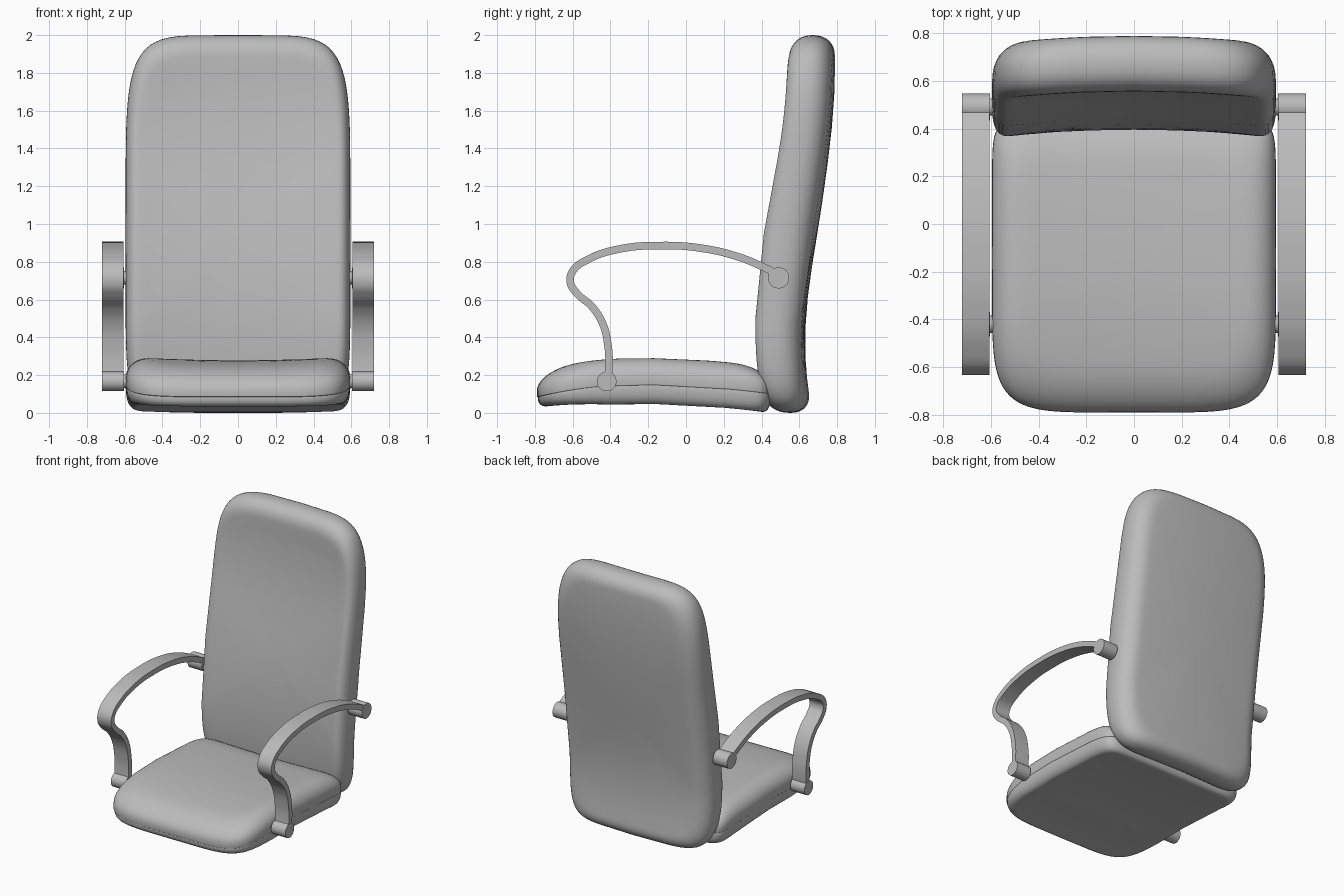
import bpy, bmesh, math

if bpy.data.objects.get("Cube"):
    bpy.data.objects.remove(bpy.data.objects["Cube"])

GREY = (0.5, 0.5, 0.5, 1.0)
mat = bpy.data.materials.new("plain grey")
mat.use_nodes = True
mat.diffuse_color = GREY
mat.node_tree.nodes["Principled BSDF"].inputs["Base Color"].default_value = GREY


def finish(obj, angle=35):
    obj.data.materials.clear()
    obj.data.materials.append(mat)
    bpy.ops.object.select_all(action='DESELECT')
    obj.select_set(True)
    bpy.context.view_layer.objects.active = obj
    bpy.ops.object.shade_smooth_by_angle(angle=math.radians(angle))


def power(t, e):
    return math.copysign(abs(t) ** e, t)


def edge(du, dv, w, n=2.0, steps=9):
    """Rounded edge from the rim (w = 0) to the face (w), as (inset u, inset v, w)."""
    out = []
    for i in range(steps + 1):
        a = math.pi / 2 * i / steps
        c, s = power(math.cos(a), 2 / n), power(math.sin(a), 2 / n)
        out.append((du * (1 - c), dv * (1 - c), w * s))
    return out


def pillow(name, half_u, v_mid, v_high, v_low, n_high, n_low, low, high, place, seg=72):
    """Rounded slab: a soft outline swept through edge profiles, then placed in space."""
    rings = [(d, e, w, 1) for d, e, w in reversed(low)] + [(d, e, w, 1) for d, e, w in high[1:]]
    inner = [0.2, 0.4, 0.6, 0.8, 0.92]
    rings = [(*rings[0][:3], s) for s in inner] + rings + [(*rings[-1][:3], s) for s in reversed(inner)]
    bm = bmesh.new()
    loops = []
    for du, dv, w, s in rings:
        loop = []
        for i in range(seg):
            a = 2 * math.pi * i / seg
            ca, sa = math.cos(a), math.sin(a)
            half_v, n = (v_high, n_high) if sa >= 0 else (v_low, n_low)
            # the insets grow about the outline's own middle
            u = power(ca, 2 / n) * (half_u - du) * s
            v = v_mid + power(sa, 2 / n) * (half_v - dv) * s
            loop.append(bm.verts.new(place(u, v, w)))
        loops.append(loop)
    for a, b in zip(loops, loops[1:]):
        for i in range(seg):
            j = (i + 1) % seg
            bm.faces.new((a[i], a[j], b[j], b[i]))
    for loop, w in ((loops[0], rings[0][2]), (loops[-1], rings[-1][2])):
        pole = bm.verts.new(place(0, v_mid, w))
        for i in range(seg):
            bm.faces.new((loop[i], loop[(i + 1) % seg], pole))
    bmesh.ops.recalc_face_normals(bm, faces=bm.faces)
    me = bpy.data.meshes.new(name)
    bm.to_mesh(me)
    bm.free()
    obj = bpy.data.objects.new(name, me)
    bpy.context.collection.objects.link(obj)
    finish(obj, 50)
    return obj


# Backrest: S-shaped from the side, wrapped slightly forward at both sides
def place_back(x, z, w):
    t = min(max((z - 0.4) / 1.4, 0), 1)
    y = 0.513 + 0.159 * t * t * (3 - 2 * t) + 0.25 * max(0.4 - z, 0) ** 2
    thick = 0.116 + 0.012 * math.exp(-((z - 0.95) / 0.4) ** 2)
    return (x, y + w * thick - 0.035 * (x / 0.595) ** 2, z)


pillow("backrest", 0.595, 0.95, 1.05, 0.95, 5.6, 7.5,
       edge(0.07, 0.12, -1, 2.3), edge(0.12, 0.11, 1, 2.2), place_back)


# Seat: cushion and pan meet along a gently arched seam
def seam(y):
    return 0.153 - (0.22 if y < -0.25 else 0.1) * (y + 0.25) ** 2


def place_cushion(x, y, w):
    dish = 0.012 * min(1, (x / 0.45) ** 2) - 0.012
    return (x, y, seam(y) + (0.137 + dish) * w if w > 0 else seam(y) + 0.137 * w)


def place_pan(x, y, w):
    depth = 0.06 + 0.045 * min(max((y + 0.79) / 0.4, 0), 1)
    return (x, y, seam(y) - 0.05 * depth + w * depth)


pillow("seat_cushion", 0.595, -0.17, 0.62, 0.62, 12, 5.5,
       edge(0.03, 0.03, -0.08), [(0.0, 0.0, 0.0)] + [(d, e, 0.22 + 0.78 * w) for d, e, w in edge(0.12, 0.2, 1, 2.1)],
       place_cushion)
pillow("seat_pan", 0.593, -0.17, 0.62, 0.615, 12, 5.5,
       edge(0.06, 0.05, -0.95, 2.4), edge(0.025, 0.025, 0.08), place_pan)


# Armrests: flat bent bands with round mounts and short pins
def rod(name, x0, x1, y, z, r):
    bpy.ops.mesh.primitive_cylinder_add(vertices=40, radius=r, depth=abs(x1 - x0),
                                        location=((x0 + x1) / 2, y, z), rotation=(0, math.pi / 2, 0))
    bpy.context.object.name = name
    finish(bpy.context.object)


PATH = [(0.49, 0.73), (0.43, 0.762), (0.28, 0.825), (0.08, 0.872), (-0.13, 0.886), (-0.35, 0.868),
        (-0.52, 0.812), (-0.6, 0.75), (-0.612, 0.69), (-0.575, 0.63), (-0.5, 0.565),
        (-0.44, 0.47), (-0.412, 0.35), (-0.408, 0.25), (-0.415, 0.17)]

for side, sx in (("left", 1), ("right", -1)):
    cu = bpy.data.curves.new(side + "_armrest", 'CURVE')
    cu.dimensions = '2D'
    cu.fill_mode = 'NONE'
    cu.resolution_u = 8
    cu.extrude = 0.0575
    sp = cu.splines.new('BEZIER')
    sp.bezier_points.add(len(PATH) - 1)
    for p, (y, z) in zip(sp.bezier_points, PATH):
        p.co = (y, z, 0)
        p.handle_left_type = p.handle_right_type = 'AUTO'
    arm = bpy.data.objects.new(side + "_armrest", cu)
    bpy.context.collection.objects.link(arm)
    arm.rotation_euler = (math.pi / 2, 0, math.pi / 2)
    arm.location.x = sx * 0.6625
    solid = arm.modifiers.new("band thickness", 'SOLIDIFY')
    solid.thickness = 0.04
    solid.offset = 0
    bpy.ops.object.select_all(action='DESELECT')
    arm.select_set(True)
    bpy.context.view_layer.objects.active = arm
    bpy.ops.object.convert(target='MESH')
    finish(bpy.context.object)
    for spot, y, z, r in (("rear", 0.49, 0.715, 0.056), ("front", -0.42, 0.167, 0.052)):
        rod(f"{side}_{spot}_mount", sx * 0.604, sx * 0.721, y, z, r)
        rod(f"{side}_{spot}_pin", sx * 0.54, sx * 0.61, y, z, 0.036)
